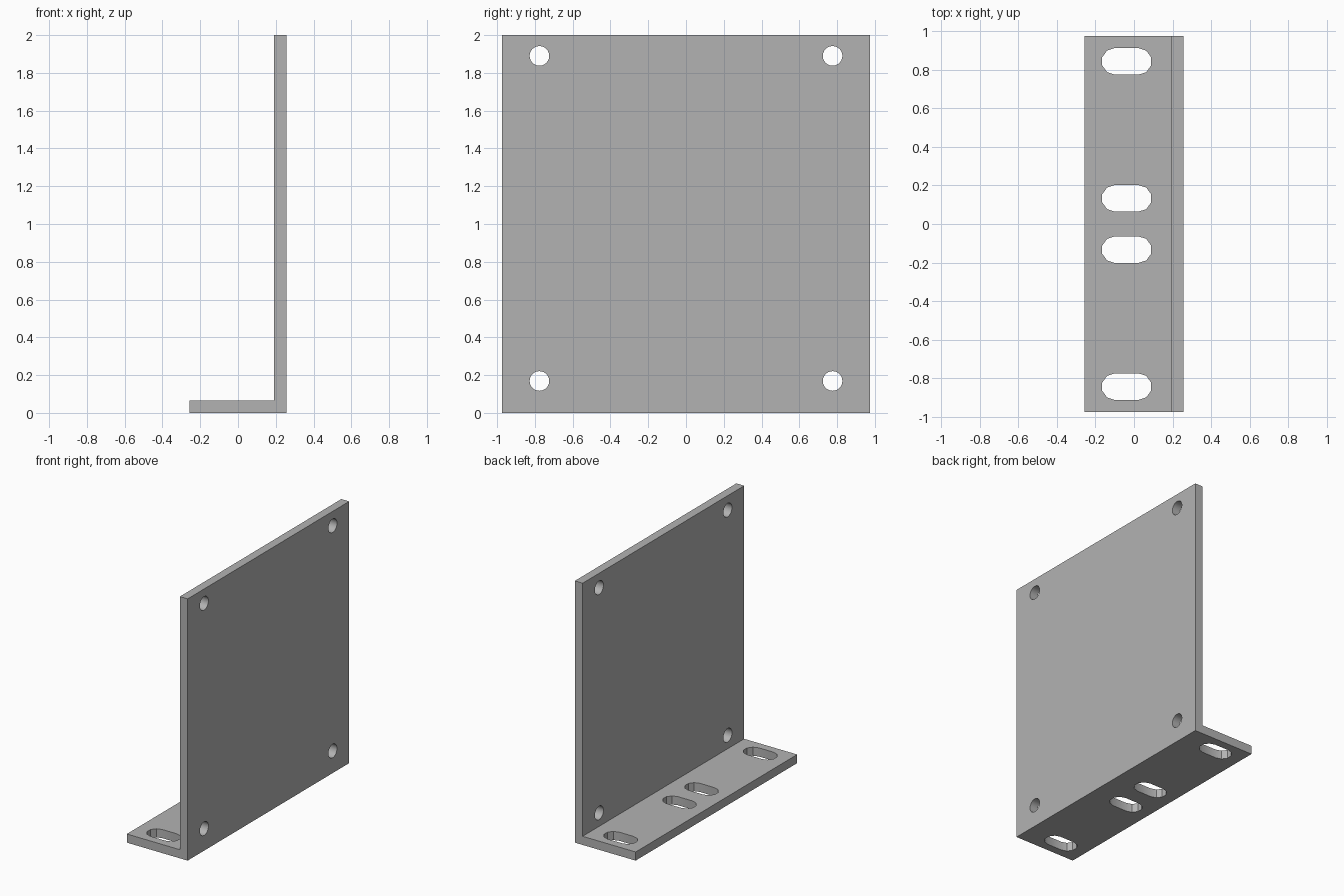
import bpy, bmesh
from math import sin, cos, pi, radians
from mathutils import Vector

if "Cube" in bpy.data.objects:
    bpy.data.objects.remove(bpy.data.objects["Cube"], do_unlink=True)

# Sizes
HALF_X, HALF_Y, HEIGHT, THICK = 0.257, 0.975, 2.0, 0.066
INNER_X = HALF_X - THICK

grey = bpy.data.materials.new("plain grey")
grey.use_nodes = True
GREY = (0.45, 0.45, 0.45, 1)
grey.diffuse_color = GREY
grey.node_tree.nodes["Principled BSDF"].inputs["Base Color"].default_value = GREY


def extruded(name, outlines, offset):
    """Extrude closed outlines along an offset into one solid mesh object."""
    bm = bmesh.new()
    for outline in outlines:
        face = bm.faces.new([bm.verts.new(p) for p in outline])
        new = bmesh.ops.extrude_face_region(bm, geom=[face], use_keep_orig=True)
        verts = [g for g in new["geom"] if isinstance(g, bmesh.types.BMVert)]
        bmesh.ops.translate(bm, verts=verts, vec=Vector(offset))
    bmesh.ops.recalc_face_normals(bm, faces=bm.faces)
    mesh = bpy.data.meshes.new(name)
    bm.to_mesh(mesh)
    bm.free()
    mesh.materials.append(grey)
    obj = bpy.data.objects.new(name, mesh)
    bpy.context.collection.objects.link(obj)
    return obj


def slot(y, x=-0.038, half_straight=0.061, radius=0.069, steps=5):
    """Rounded slot outline lying flat below the foot."""
    points = []
    for side in (1, -1):
        for i in range(steps + 1):
            a = -pi / 2 + pi * i / steps
            points.append((x + side * (half_straight + radius * cos(a)),
                           y + side * radius * sin(a), -THICK))
    return points


def hole(y, z, radius=0.052, sides=24):
    """Round hole outline standing inside the plate."""
    return [(INNER_X - 0.05, y + radius * cos(2 * pi * i / sides),
             z + radius * sin(2 * pi * i / sides)) for i in range(sides)]


# Angle bracket: L profile swept along y
profile = [(-HALF_X, 0), (HALF_X, 0), (HALF_X, HEIGHT),
           (INNER_X, HEIGHT), (INNER_X, THICK), (-HALF_X, THICK)]
bracket = extruded("angle_bracket", [[(x, -HALF_Y, z) for x, z in profile]],
                   (0, 2 * HALF_Y, 0))

# Foot slots and corner bolt holes
cutters = [
    extruded("slot_cutter", [slot(s * y) for y in (0.843, 0.133) for s in (1, -1)],
             (0, 0, THICK * 3)),
    extruded("bolt_hole_cutter", [hole(s * 0.776, z) for z in (0.169, 1.89) for s in (1, -1)],
             (THICK + 0.1, 0, 0)),
]

bpy.context.view_layer.objects.active = bracket
for cutter in cutters:
    cutter.hide_render = True
    mod = bracket.modifiers.new(cutter.name, "BOOLEAN")
    mod.operation, mod.solver, mod.object = "DIFFERENCE", "EXACT", cutter
    bpy.ops.object.modifier_apply(modifier=mod.name)
    bpy.data.objects.remove(cutter, do_unlink=True)

# Smooth bolt holes, crisp edges elsewhere
bpy.ops.object.select_all(action="DESELECT")
bracket.select_set(True)
bpy.ops.object.shade_smooth_by_angle(angle=radians(30))
